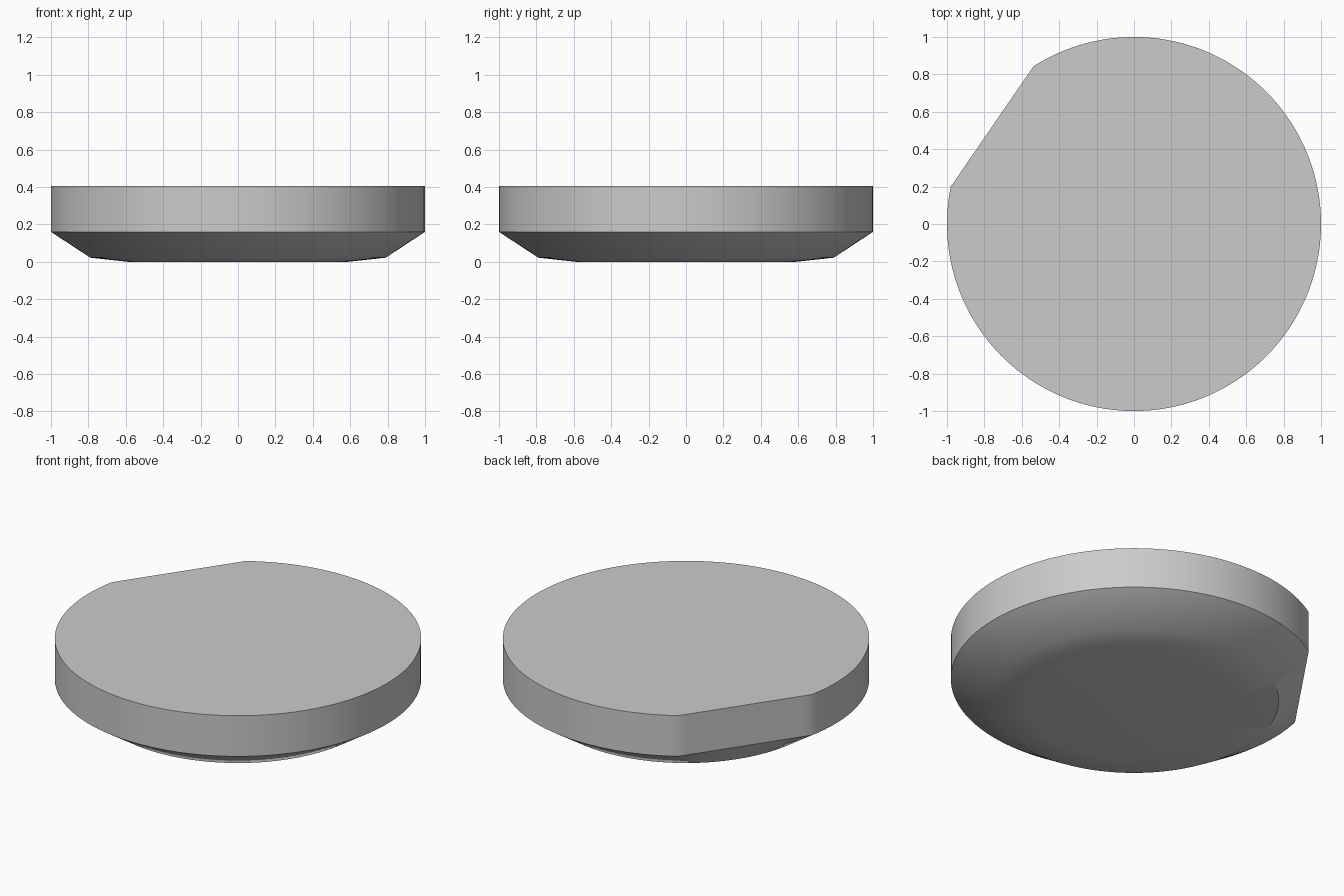
import bpy
import bmesh
from math import cos, sin, radians, pi

cube = bpy.data.objects.get("Cube")
if cube:
    bpy.data.objects.remove(cube, do_unlink=True)

FLAT_DIR = radians(145.5)    # direction the cut flat faces
FLAT_HALF = radians(23)      # half the angle the flat spans
ARC_STEPS, FLAT_STEPS = 112, 16

# Angles around the rim, measured from the middle of the flat
angles = [-FLAT_HALF + 2 * FLAT_HALF * i / FLAT_STEPS for i in range(FLAT_STEPS)]
angles += [FLAT_HALF + 2 * (pi - FLAT_HALF) * i / ARC_STEPS for i in range(ARC_STEPS)]


def ring(bm, radius, z, cut):
    """One ring of vertices, straightened along the flat when cut is set."""
    verts = []
    for a in angles:
        r = radius
        if cut and abs(a) < FLAT_HALF:
            r *= cos(FLAT_HALF) / cos(a)
        verts.append(bm.verts.new((r * cos(a + FLAT_DIR), r * sin(a + FLAT_DIR), z)))
    return verts


# Disc: flat top, straight wall with a flat, round tapered underside
bm = bmesh.new()
profile = [(1, 0.405, True), (1, 0.16, True), (0.79, 0.022, False), (0.59, 0, False)]
rings = [ring(bm, *p) for p in profile]
n = len(angles)
for upper, lower in zip(rings, rings[1:]):
    for i in range(n):
        j = (i + 1) % n
        bm.faces.new((upper[i], lower[i], lower[j], upper[j]))
bm.faces.new(rings[0])
bm.faces.new(rings[-1][::-1])
bmesh.ops.recalc_face_normals(bm, faces=bm.faces[:])
mesh = bpy.data.meshes.new("disc")
bm.to_mesh(mesh)
bm.free()

disc = bpy.data.objects.new("disc", mesh)
bpy.context.collection.objects.link(disc)

# Plain grey
colour = (0.6, 0.6, 0.6, 1)
grey = bpy.data.materials.new("grey")
grey.use_nodes = True
grey.diffuse_color = colour
grey.node_tree.nodes["Principled BSDF"].inputs["Base Color"].default_value = colour
mesh.materials.append(grey)

# Smooth walls, sharp rims
bpy.ops.object.select_all(action='DESELECT')
disc.select_set(True)
bpy.context.view_layer.objects.active = disc
bpy.ops.object.shade_smooth_by_angle(angle=radians(30))
